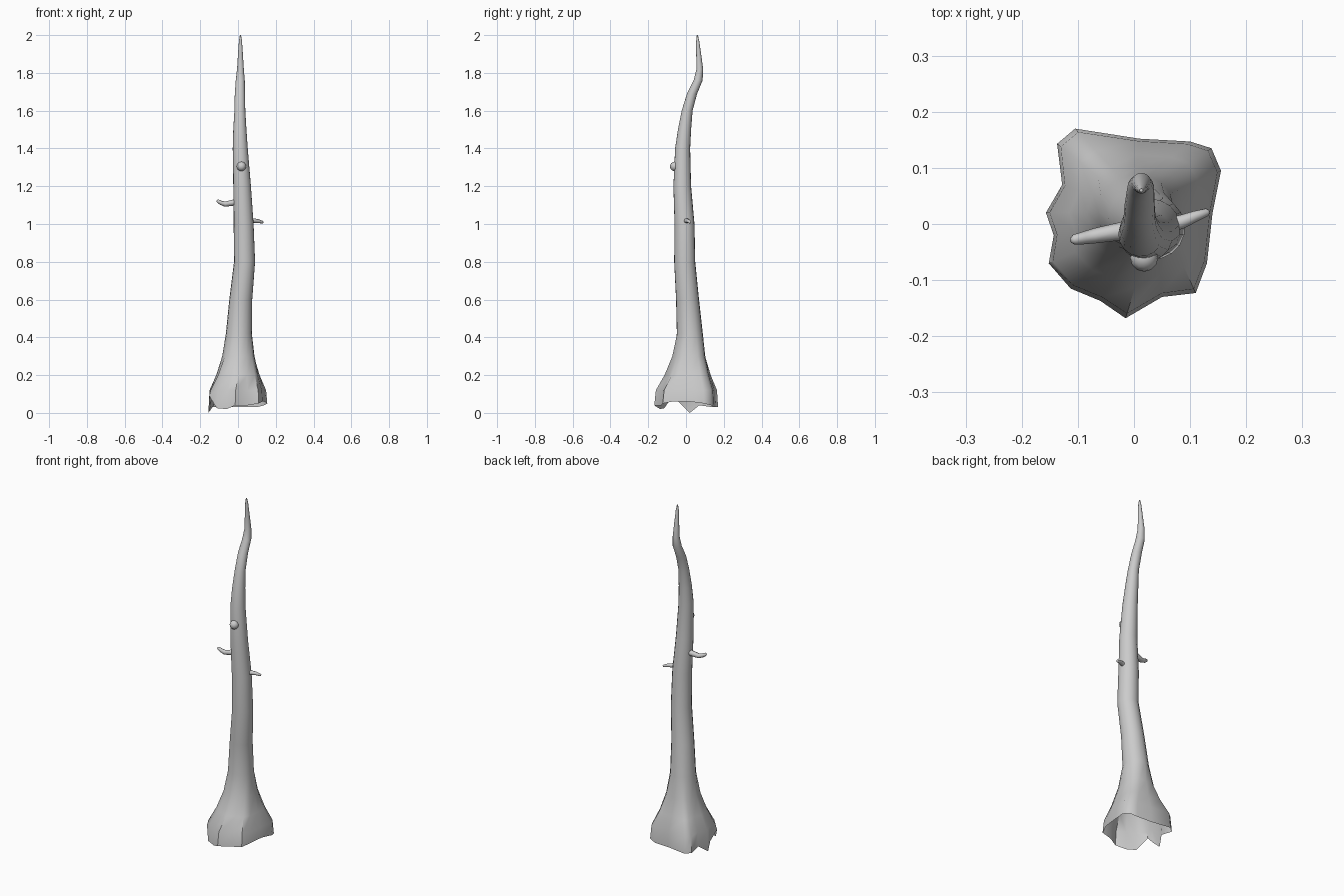
import bpy, bmesh, math
from mathutils import Vector

cube = bpy.data.objects.get("Cube")
if cube:
    bpy.data.objects.remove(cube, do_unlink=True)

# Single pale grey bark colour
bark = bpy.data.materials.new("pale_grey_bark")
bark.use_nodes = True
colour = (0.6, 0.6, 0.6, 1)
bark.diffuse_color = colour
bark.node_tree.nodes["Principled BSDF"].inputs["Base Color"].default_value = colour


def finish(bm, name, angle=50):
    """Turn a bmesh into a smooth shaded bark object."""
    mesh = bpy.data.meshes.new(name)
    bm.to_mesh(mesh)
    bm.free()
    mesh.materials.append(bark)
    obj = bpy.data.objects.new(name, mesh)
    bpy.context.collection.objects.link(obj)
    bpy.ops.object.select_all(action="DESELECT")
    obj.select_set(True)
    bpy.context.view_layer.objects.active = obj
    bpy.ops.object.shade_smooth_by_angle(angle=math.radians(angle))
    return obj


def skin(bm, rings):
    """Join successive rings of points with quads and return the vertex rings."""
    loops = [[bm.verts.new(p) for p in ring] for ring in rings]
    count = len(loops[0])
    for low, high in zip(loops, loops[1:]):
        for i in range(count):
            j = (i + 1) % count
            bm.faces.new((low[i], low[j], high[j], high[i]))
    return loops


# Ragged rim of the root flare, anticlockwise from the left side: x, y, z
rim = [Vector(p) for p in (
    (.14, .02, .06), (.155, .095, .05), (.138, .135, .04), (.1, .147, .03),
    (.01, .152, .03), (-.105, .17, .03), (-.137, .143, .03), (-.128, .07, .04),
    (-.157, .02, 0), (-.143, -.02, .04), (-.152, -.07, .09), (-.113, -.115, .025),
    (-.06, -.137, .02), (-.015, -.168, .04), (.05, -.13, .04), (.11, -.123, .05),
    (.13, -.07, .06))]
SIDES = len(rim)

# Winding trunk sections: height, centre x, centre y, radius
sections = [
    (.42, .005, .02, .069), (.6, .015, .008, .061), (.8, .035, -.007, .056),
    (1, .03, -.008, .053), (1.2, .022, -.02, .047), (1.4, .012, -.018, .04),
    (1.5, .01, -.008, .035), (1.6, .01, .006, .029), (1.69, .01, .032, .027),
    (1.76, .012, .064, .024), (1.82, .013, .073, .018), (1.9, .013, .067, .013),
    (1.97, .013, .062, .008), (2, .013, .06, .003)]


def circle(z, x, y, r):
    turn = math.tau / SIDES
    return [Vector((x + r * math.cos(i * turn + .15), y + r * math.sin(i * turn + .15), z))
            for i in range(SIDES)]


# Trunk: the rim blends into the round section, leaving the underside open
trunk_round = [circle(*s) for s in sections]
rings = [rim]
for z, blend in ((.12, .93), (.2, .55), (.3, .21)):
    ring = [a.lerp(b, blend) for a, b in zip(trunk_round[0], rim)]
    for p in ring:
        p.z = z
    rings.append(ring)
bm = bmesh.new()
loops = skin(bm, rings + trunk_round)
bm.faces.new(loops[-1])
finish(bm, "trunk")


# Twigs: short tapering tubes along a bent path
def twig(name, path, root, tip, sides=8):
    path = [Vector(p) for p in path]
    rings = []
    for i, p in enumerate(path):
        along = (path[min(i + 1, len(path) - 1)] - path[max(i - 1, 0)]).normalized()
        side = along.cross(Vector((0, 0, 1))).normalized()
        up = side.cross(along)
        r = root + (tip - root) * i / (len(path) - 1)
        rings.append([p + r * (side * math.cos(a) + up * math.sin(a))
                      for a in (k * math.tau / sides for k in range(sides))])
    # Rounded end
    end = path[-1] + along * tip * .6
    rings.append([end + (q - path[-1]) * .5 for q in rings[-1]])
    bm = bmesh.new()
    loops = skin(bm, rings)
    bm.faces.new(loops[-1])
    bmesh.ops.recalc_face_normals(bm, faces=bm.faces)
    finish(bm, name, 60)


twig("right_twig", [(.01, -.008, 1.118), (-.03, -.014, 1.112), (-.07, -.021, 1.105),
                    (-.09, -.025, 1.112), (-.107, -.028, 1.122)], .018, .009)
twig("left_twig", [(.05, -.005, 1.012), (.085, .004, 1.018), (.11, .014, 1.015),
                   (.13, .021, 1.009)], .015, .007)

# Knob: rounded stub on the front of the trunk
bm = bmesh.new()
bmesh.ops.create_uvsphere(bm, u_segments=12, v_segments=8, radius=.025)
bmesh.ops.translate(bm, verts=bm.verts, vec=(.018, -.06, 1.305))
finish(bm, "front_knob", 60)
